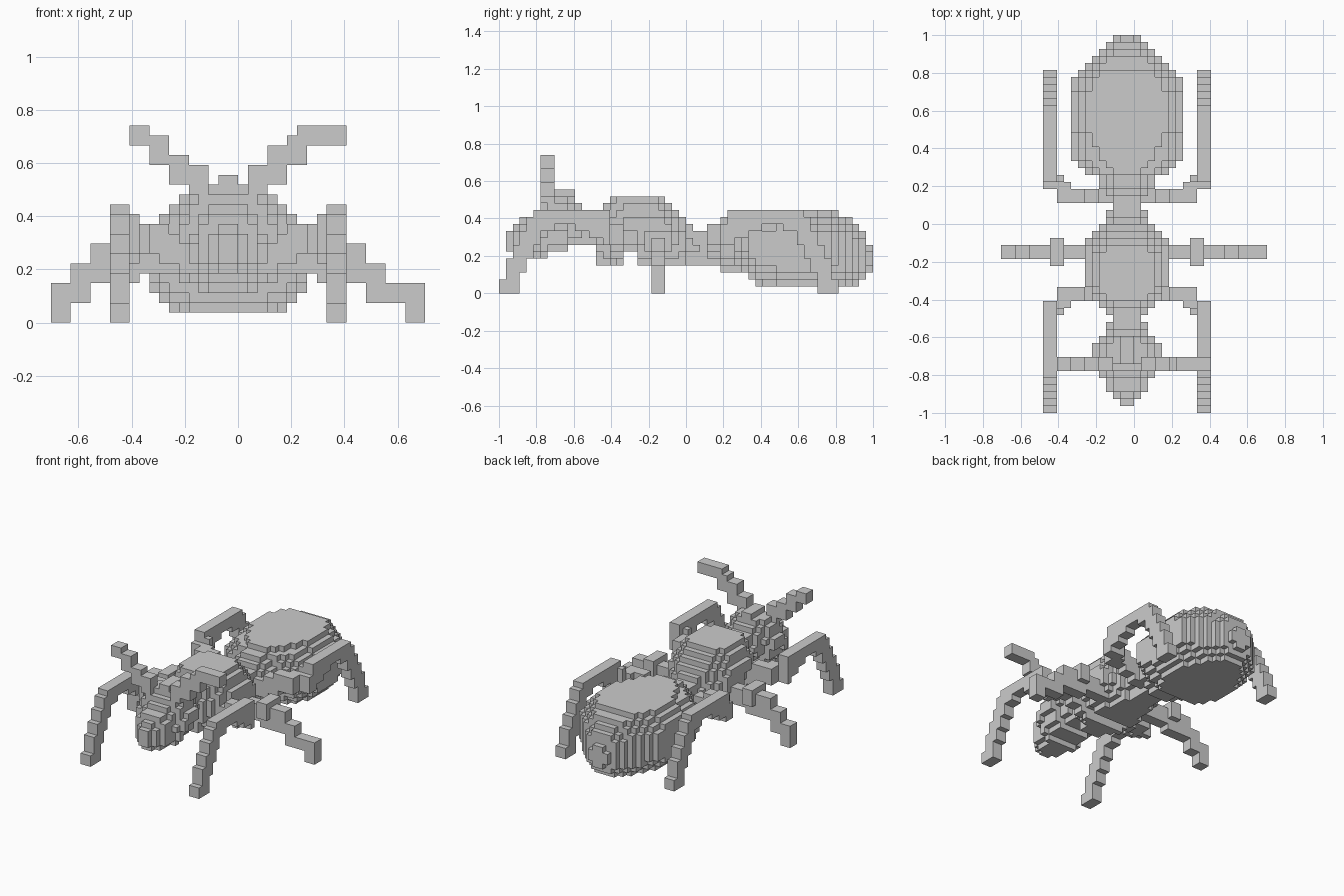
import bpy
import bmesh
from mathutils import Vector

CELL = 1 / 27          # edge length of one voxel
AXIS_X = -CELL         # the body axis sits one voxel to the side

default_cube = bpy.data.objects.get("Cube")
if default_cube:
    bpy.data.objects.remove(default_cube, do_unlink=True)

grey = bpy.data.materials.new("plain_grey")
grey.use_nodes = True
grey.diffuse_color = (0.6, 0.6, 0.6, 1)
grey.node_tree.nodes["Principled BSDF"].inputs["Base Color"].default_value = grey.diffuse_color


def block(across, along, height):
    """Filled box of voxels, each range given as (start, end)."""
    return {(u, j, k)
            for u in range(*across)
            for j in range(*along)
            for k in range(*height)}


def rounded_body(first_row, roundness, runs):
    """Stack rounded slices; each run is (rows, half width, cap half width, bottom, top)."""
    cells = set()
    row = first_row
    for rows, half, cap, bottom, top in runs:
        for k in range(bottom, top):
            depth = min(k - bottom, top - 1 - k)
            falloff = roundness ** depth if depth < 3 else 0
            width = half - round((half - cap) * falloff)
            cells |= block((-width, width), (row, row + rows), (k, k + 1))
        row += rows
    return cells


def mirrored(cells):
    return {(-1 - u, j, k) for u, j, k in cells}


def build(name, cells):
    """Make a mesh from the exposed faces of a voxel set."""
    bm = bmesh.new()
    corners = {}

    def corner(p):
        key = tuple(p)
        if key not in corners:
            u, j, k = key
            corners[key] = bm.verts.new((u * CELL + AXIS_X, j * CELL, k * CELL))
        return corners[key]

    for cell in sorted(cells):
        for axis in range(3):
            for side in (0, 1):
                step = Vector((0, 0, 0))
                step[axis] = 1
                neighbour = Vector(cell) + step * (side * 2 - 1)
                if tuple(int(c) for c in neighbour) in cells:
                    continue
                a, b = Vector((0, 0, 0)), Vector((0, 0, 0))
                a[(axis + 1) % 3] = 1
                b[(axis + 2) % 3] = 1
                base = Vector(cell) + step * side
                loop = [base, base + a, base + a + b, base + b]
                if not side:
                    loop.reverse()
                bm.faces.new([corner(p) for p in loop])
    mesh = bpy.data.meshes.new(name)
    bm.to_mesh(mesh)
    bm.free()
    mesh.materials.append(grey)
    part = bpy.data.objects.new(name, mesh)
    bpy.context.collection.objects.link(part)


# Abdomen, from the waist to the tail
build("abdomen", rounded_body(3, 0.5, [
    (1, 2, 1, 4, 9), (1, 3, 2, 4, 10), (2, 4, 2, 3, 11), (1, 6, 2, 3, 12),
    (1, 7, 3, 3, 12), (1, 8, 4, 2, 12), (1, 8, 4, 1, 12), (2, 8, 5, 1, 12),
    (6, 8, 6, 1, 12), (2, 8, 5, 1, 12), (1, 7, 4, 1, 12), (1, 6, 4, 1, 11),
    (1, 5, 3, 1, 11), (1, 4, 2, 1, 10), (1, 3, 2, 2, 9), (1, 2, 1, 3, 7)]))

# Thorax with the narrow waist behind it
build("thorax", rounded_body(-13, 0.65, [
    (1, 3, 2, 4, 12), (1, 4, 2, 4, 13), (1, 5, 3, 4, 14), (1, 5, 4, 4, 14),
    (2, 6, 4, 6, 14), (3, 6, 4, 4, 14), (1, 6, 3, 4, 14), (1, 6, 3, 4, 13),
    (1, 5, 3, 4, 12), (1, 4, 3, 4, 11), (1, 3, 2, 4, 10), (1, 3, 2, 4, 9)]))
build("waist", block((-2, 2), (2, 4), (4, 9)))

# Head, crest and neck
build("head", rounded_body(-26, 0.65, [
    (1, 1, 1, 6, 9), (1, 3, 1, 5, 10), (2, 4, 2, 5, 11), (1, 4, 2, 5, 12),
    (1, 5, 3, 5, 13), (2, 5, 3, 6, 14), (1, 5, 3, 6, 14), (1, 4, 2, 7, 14),
    (1, 4, 2, 7, 13), (1, 3, 2, 7, 12)]))
build("head_crest", block((-1, 1), (-20, -16), (13, 15)))
build("neck", block((-2, 2), (-16, -12), (7, 12)))

# Antennae: the left one reaches a little further
ANTENNA_ROWS = (-21, -19)


def antenna(steps):
    cells = set()
    for start, end, bottom, top in steps:
        cells |= block((start, end), ANTENNA_ROWS, (bottom, top))
    return cells


build("left_antenna", antenna([
    (2, 4, 13, 16), (4, 6, 14, 18), (6, 7, 16, 19), (7, 8, 16, 20), (8, 12, 18, 20)]))
build("right_antenna", mirrored(antenna([
    (2, 4, 13, 16), (4, 6, 14, 17), (6, 8, 16, 19), (8, 10, 18, 20)])))

# Side profile of the arched legs from toe to hip: (rows, bottom, top)
ARCH = [(1, 0, 2), (1, 0, 5), (1, 0, 7), (1, 3, 9), (1, 5, 11), (1, 7, 12),
        (2, 9, 12), (3, 10, 12), (2, 9, 12), (2, 8, 12), (1, 7, 12)]

# Hip steps rising outwards: (start, end, bottom, top)
HIP = [(2, 5, 5, 8), (4, 7, 6, 9), (6, 10, 7, 10)]


def arched_leg(toe, direction, hip):
    """Hip beam going sideways, then an arch running along the body."""
    cells = set()
    for start, end, bottom, top in HIP:
        cells |= block((start, end), (hip, hip + 2), (bottom, top))
    row = toe
    for rows, bottom, top in ARCH:
        for _ in range(rows):
            cells |= block((10, 12), (row, row + 1), (bottom, top))
            row += direction
    # Stepped corners of the bend
    bend = hip - 1 if direction > 0 else hip + 2
    cells |= block((10, 12), (min(row, bend), max(row, bend) + 1), (7, 10)) if row == bend else set()
    cells |= block((8, 10), (bend, bend + 1), (7, 10))
    cells |= block((9, 10), (bend - direction, bend - direction + 1), (7, 11))
    return cells


for name, cells in (("front", arched_leg(-27, 1, -11)),
                    ("hind", arched_leg(21, -1, 3))):
    build("left_" + name + "_leg", cells)
    build("right_" + name + "_leg", mirrored(cells))

# Middle legs stepping straight out to the sides
MIDDLE_ROWS = (-5, -3)


def middle_leg(steps):
    cells = block((4, 9), MIDDLE_ROWS, (5, 8))
    cells |= block((9, 12), MIDDLE_ROWS, (4, 8))
    cells |= block((9, 11), (-6, -2), (6, 9))
    for start, bottom, top in steps:
        cells |= block((start, start + 2), MIDDLE_ROWS, (bottom, top))
    return cells


build("left_middle_leg", middle_leg([(12, 4, 8), (14, 2, 6), (16, 2, 4), (18, 0, 4)]))
build("right_middle_leg", mirrored(middle_leg([(12, 4, 8), (14, 2, 6), (16, 0, 4)])))
